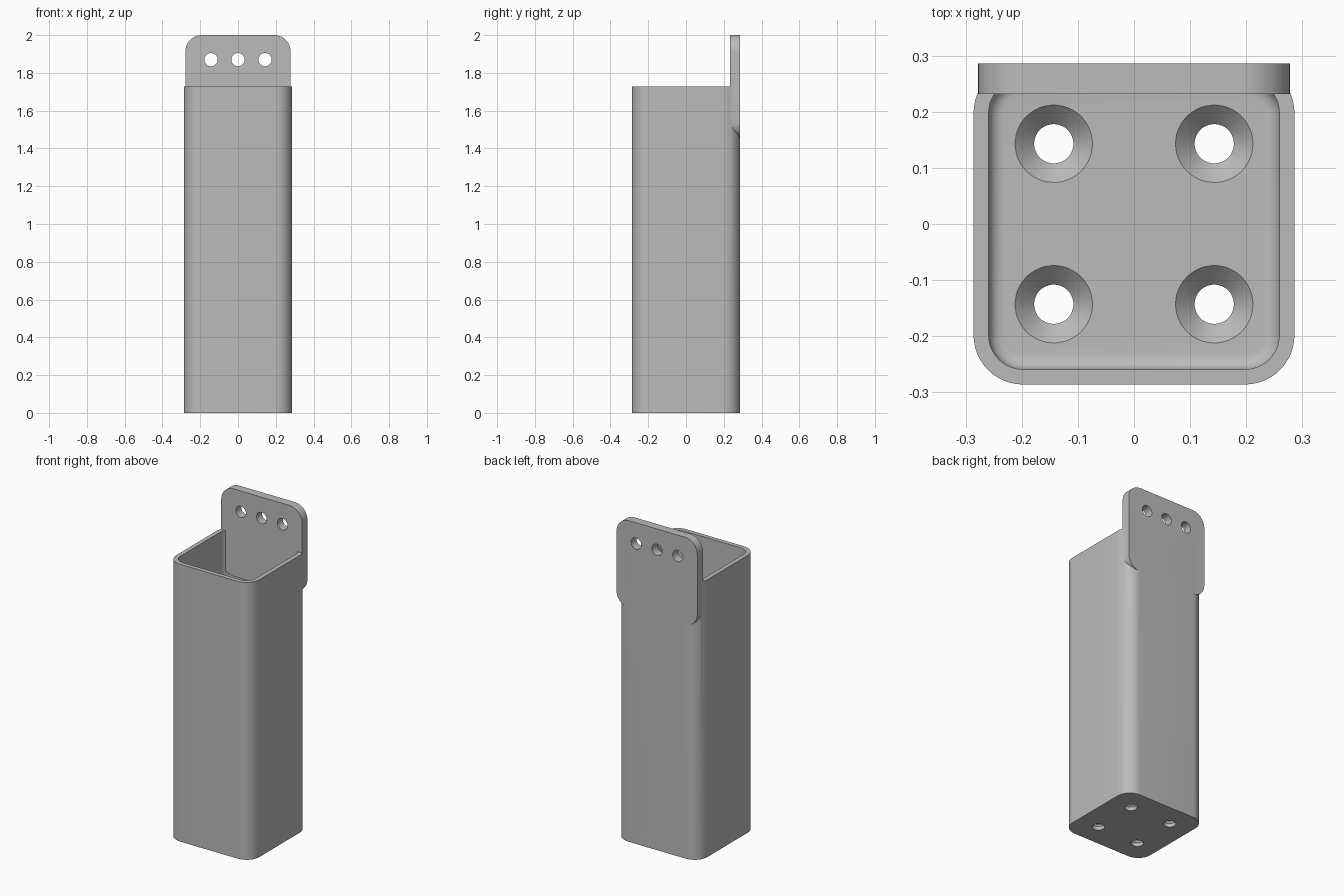
import bpy, bmesh, math
from mathutils import Matrix

old = bpy.data.objects.get("Cube")
if old:
    bpy.data.objects.remove(old, do_unlink=True)

HALF, WALL, CORNER = 0.286, 0.027, 0.088
BOX_TOP, FLOOR, FILLET = 1.727, 0.057, 0.026
HOLE, SINK, SPACING = 0.035, 0.069, 0.143

grey = bpy.data.materials.new("plain grey")
grey.use_nodes = True
colour = (0.5, 0.5, 0.5, 1)
grey.diffuse_color = colour
grey.node_tree.nodes["Principled BSDF"].inputs["Base Color"].default_value = colour


def rounded_rect(hx, hy, r, steps=12):
    """Counter-clockwise outline with rounded corners."""
    pts = []
    for k, (sx, sy) in enumerate([(1, 1), (-1, 1), (-1, -1), (1, -1)]):
        for i in range(steps + 1):
            a = (k + i / steps) * math.pi / 2
            pts.append((sx * (hx - r) + r * math.cos(a), sy * (hy - r) + r * math.sin(a)))
    return pts


def circle(r, n=48):
    return [(r * math.cos(2 * math.pi * i / n), r * math.sin(2 * math.pi * i / n)) for i in range(n)]


def loft(bm, sections, matrix=Matrix()):
    """Skin a list of (outline, z) sections and cap both ends."""
    rings = [[bm.verts.new(matrix @ Matrix.Translation((x, y, z)).translation) for x, y in outline]
             for outline, z in sections]
    for a, b in zip(rings, rings[1:]):
        for i in range(len(a)):
            j = (i + 1) % len(a)
            bm.faces.new((a[i], a[j], b[j], b[i]))
    bm.faces.new(rings[0][::-1])
    bm.faces.new(rings[-1])


def make_object(name, bm):
    bmesh.ops.recalc_face_normals(bm, faces=bm.faces)
    mesh = bpy.data.meshes.new(name)
    bm.to_mesh(mesh)
    bm.free()
    mesh.materials.append(grey)
    obj = bpy.data.objects.new(name, mesh)
    bpy.context.collection.objects.link(obj)
    return obj


def combine(target, other, operation):
    """Apply a boolean and discard the second object."""
    mod = target.modifiers.new(operation, "BOOLEAN")
    mod.operation, mod.solver, mod.object = operation, "EXACT", other
    bpy.context.view_layer.objects.active = target
    bpy.ops.object.modifier_apply(modifier=mod.name)
    bpy.data.objects.remove(other, do_unlink=True)


# Open square tube with rounded corners and a filleted floor
bm = bmesh.new()
inner, inner_r = HALF - WALL, CORNER - WALL
sections = [(rounded_rect(HALF, HALF, CORNER), 0),
            (rounded_rect(HALF, HALF, CORNER), BOX_TOP),
            (rounded_rect(inner, inner, inner_r), BOX_TOP)]
for i in range(7):
    a = i / 6 * math.pi / 2
    inset = FILLET * (1 - math.cos(a))
    sections.append((rounded_rect(inner - inset, inner - inset, inner_r - inset),
                     FLOOR + FILLET * (1 - math.sin(a))))
loft(bm, sections)
holder = make_object("tube_holder", bm)

# Rounded mounting tab, flush with the back wall
TAB_X, TAB_LOW, TAB_Y = 0.278, 1.455, 0.232
mid = (2 + TAB_LOW) / 2
upright = Matrix.Rotation(math.pi / 2, 4, "X")
bm = bmesh.new()
outline = rounded_rect(TAB_X, (2 - TAB_LOW) / 2, 0.086)
loft(bm, [(outline, -HALF), (outline, -TAB_Y)], Matrix.Translation((0, 0, mid)) @ upright)
combine(holder, make_object("mounting_tab", bm), "UNION")

# Countersunk floor holes and a row of plain tab holes
bm = bmesh.new()
for x in (-SPACING, SPACING):
    for y in (-SPACING, SPACING):
        loft(bm, [(circle(HOLE), -0.1), (circle(HOLE), FLOOR - SINK + HOLE),
                  (circle(SINK), FLOOR), (circle(SINK), FLOOR + 0.1)],
             Matrix.Translation((x, y, 0)))
for x in (-SPACING, 0, SPACING):
    loft(bm, [(circle(HOLE), -0.4), (circle(HOLE), -0.1)],
         Matrix.Translation((x, 0, 1.87)) @ upright)
combine(holder, make_object("hole_cutter", bm), "DIFFERENCE")

bpy.ops.object.select_all(action="DESELECT")
holder.select_set(True)
bpy.context.view_layer.objects.active = holder
bpy.ops.object.shade_smooth_by_angle(angle=math.radians(30))
